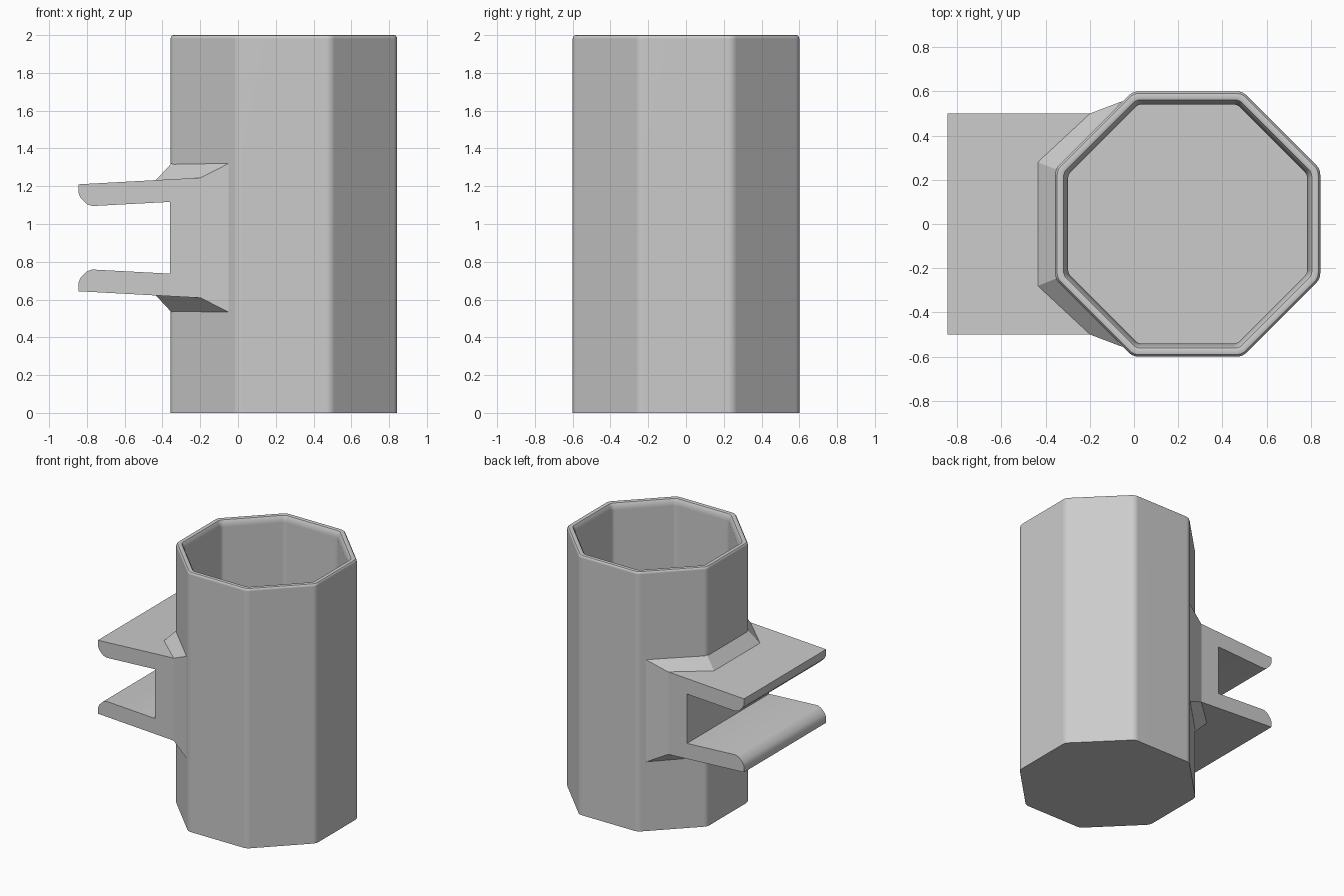
import bpy, bmesh
from math import cos, sin, radians

if "Cube" in bpy.data.objects:
    bpy.data.objects.remove(bpy.data.objects["Cube"])

CX = 0.243      # cup axis
MID = 0.927     # mid height of the clip

grey = bpy.data.materials.new("plain grey")
grey.use_nodes = True
colour = (0.6, 0.6, 0.6, 1)
grey.diffuse_color = colour
grey.node_tree.nodes["Principled BSDF"].inputs["Base Color"].default_value = colour


def finish(bm, name):
    bmesh.ops.recalc_face_normals(bm, faces=bm.faces)
    mesh = bpy.data.meshes.new(name)
    bm.to_mesh(mesh)
    bm.free()
    mesh.materials.append(grey)
    ob = bpy.data.objects.new(name, mesh)
    bpy.context.collection.objects.link(ob)
    return ob


def activate(ob):
    bpy.ops.object.select_all(action='DESELECT')
    ob.select_set(True)
    bpy.context.view_layer.objects.active = ob


def octagon(apothem, radius, steps=4):
    """Octagon outline with rounded corners."""
    pts = []
    dist = (apothem - radius) / cos(radians(22.5))
    for k in range(8):
        a = 22.5 + 45 * k
        for i in range(steps + 1):
            b = radians(a - 22.5 + 45 * i / steps)
            pts.append((CX + dist * cos(radians(a)) + radius * cos(b),
                        dist * sin(radians(a)) + radius * sin(b)))
    return pts


def loft(levels, name):
    """Skin octagon rings (apothem, z, corner radius) and cap both ends."""
    bm = bmesh.new()
    rings = [[bm.verts.new((x, y, z)) for x, y in octagon(a, r)]
             for a, z, r in levels]
    n = len(rings[0])
    for lo, hi in zip(rings, rings[1:]):
        for i in range(n):
            j = (i + 1) % n
            bm.faces.new((lo[i], lo[j], hi[j], hi[i]))
    bm.faces.new(rings[0])
    bm.faces.new(rings[-1])
    return finish(bm, name)


# Hollow cup: outer wall, rounded rim, inner chamfer, inner wall and floor
cup = loft([(0.6, 0, 0.06), (0.6, 1.98, 0.06), (0.597, 1.991, 0.06),
            (0.591, 1.998, 0.06), (0.583, 2.0, 0.06), (0.57, 2.0, 0.05),
            (0.562, 1.997, 0.05), (0.557, 1.988, 0.05),
            (0.541, 1.95, 0.04), (0.541, 0.06, 0.04)], "octagonal_cup")

# Forked clip: mirrored side profile, extruded across the width
upper = [(-0.2, 1.245), (-0.845, 1.21), (-0.845, 1.165), (-0.833, 1.138),
         (-0.8, 1.105), (-0.772, 1.095), (-0.359, 1.117)]
profile = upper + [(x, 2 * MID - z) for x, z in reversed(upper)]
bm = bmesh.new()
face = bm.faces.new([bm.verts.new((x, -0.5, z)) for x, z in profile])
side = bmesh.ops.extrude_face_region(bm, geom=[face])
moved = [g for g in side["geom"] if isinstance(g, bmesh.types.BMVert)]
bmesh.ops.translate(bm, verts=moved, vec=(0, 1, 0))
clip = finish(bm, "forked_clip")

# Keep the clip out of the cup's hollow
cutter = loft([(0.57, -0.1, 0.05), (0.57, 2.1, 0.05)], "hollow_cutter")
cutter.hide_render = True
cut = clip.modifiers.new("hollow", 'BOOLEAN')
cut.operation = 'DIFFERENCE'
cut.solver = 'EXACT'
cut.object = cutter
activate(clip)
bpy.ops.object.modifier_apply(modifier=cut.name)
bpy.data.objects.remove(cutter)

# Sloped collar joining the clip to the cup, above, below and at the sides
bm = bmesh.new()


def corner(x, y, z, sy, sz):
    return bm.verts.new((x, y * sy, MID + (z - MID) * sz))


corners = {}
for sy in (1, -1):
    for sz in (1, -1):
        corners[sy, sz] = [corner(*p, sy, sz) for p in (
            (-0.437, 0.281, 1.23), (-0.2, 0.5, 1.244),
            (-0.05, 0.557, 1.32), (-0.353, 0.247, 1.32))]
        bm.faces.new(corners[sy, sz])
for s in (1, -1):
    a, b = corners[1, s], corners[-1, s]
    bm.faces.new((a[0], a[3], b[3], b[0]))
    a, b = corners[s, 1], corners[s, -1]
    bm.faces.new((a[1], a[2], b[2], b[1]))
collar = finish(bm, "clip_collar")

# Smooth only the rounded corners and rim
activate(cup)
bpy.ops.object.shade_smooth_by_angle(angle=radians(30))
weighted = cup.modifiers.new("flat_sides", 'WEIGHTED_NORMAL')
weighted.keep_sharp = True
activate(clip)
bpy.ops.object.shade_smooth_by_angle(angle=radians(30))
